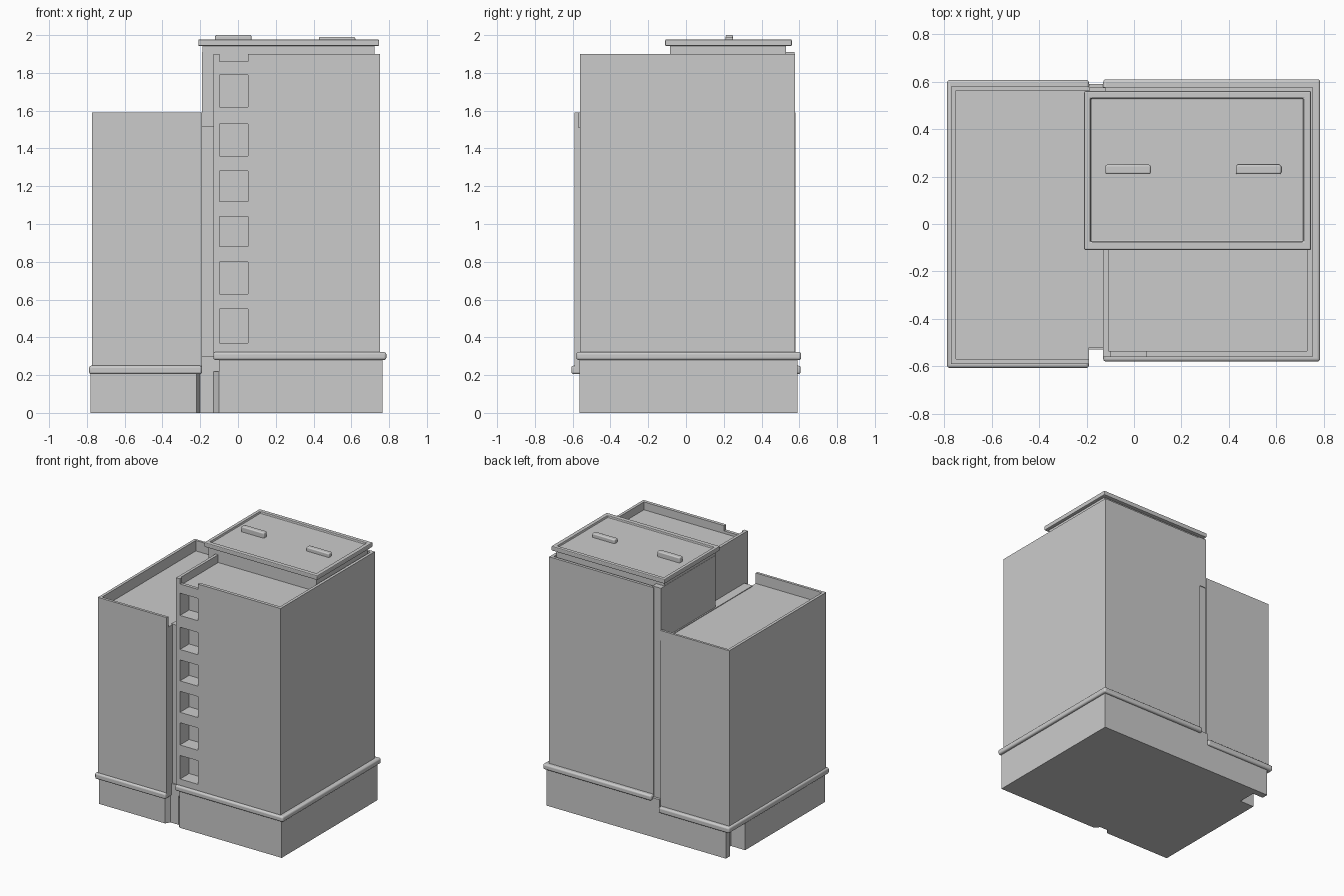
import bpy, bmesh
from mathutils import Vector

if "Cube" in bpy.data.objects:
    bpy.data.objects.remove(bpy.data.objects["Cube"])


def prism(name, pts, z0, z1, bevel=0.0):
    """Extrude an xy outline between two heights."""
    bm = bmesh.new()
    bottom = bm.faces.new([bm.verts.new((x, y, z0)) for x, y in pts])
    top = bmesh.ops.extrude_face_region(bm, geom=[bottom])
    bmesh.ops.translate(bm, vec=Vector((0, 0, z1 - z0)),
                        verts=[v for v in top["geom"] if isinstance(v, bmesh.types.BMVert)])
    bmesh.ops.recalc_face_normals(bm, faces=bm.faces)
    me = bpy.data.meshes.new(name)
    bm.to_mesh(me)
    bm.free()
    ob = bpy.data.objects.new(name, me)
    bpy.context.collection.objects.link(ob)
    if bevel:
        m = ob.modifiers.new("bevel", "BEVEL")
        m.width = bevel
        m.segments = 3
        bpy.context.view_layer.objects.active = ob
        ob.select_set(True)
        bpy.ops.object.shade_smooth_by_angle()
        ob.select_set(False)
    return ob


def box(name, x0, x1, y0, y1, z0, z1, bevel=0.0):
    return prism(name, [(x0, y0), (x1, y0), (x1, y1), (x0, y1)], z0, z1, bevel)


def carve(ob, *bounds):
    """Subtract a box from an object."""
    cutter = box("cutter", *bounds)
    cutter.hide_render = True
    m = ob.modifiers.new("cut", "BOOLEAN")
    m.operation = "DIFFERENCE"
    m.solver = "EXACT"
    m.object = cutter
    bpy.context.view_layer.objects.active = ob
    bpy.ops.object.modifier_apply(modifier=m.name)
    bpy.data.objects.remove(cutter)


# Base plinth with a side notch and a front slot
base = prism("base", [(-0.78, -0.565), (-0.22, -0.565), (-0.2, -0.53), (-0.13, -0.53),
                      (-0.1, -0.565), (0.765, -0.565), (0.765, 0.59), (-0.75, 0.59),
                      (-0.75, 0.54), (-0.66, 0.54), (-0.66, 0.4), (-0.78, 0.4)], 0, 0.22)
box("base_upper_right", -0.19, 0.765, -0.53, 0.59, 0.2, 0.3)
box("base_upper_front", -0.1, 0.765, -0.565, -0.5, 0.2, 0.3)

# Lower left compartment with shallow open tray on top
left = box("left_compartment", -0.772, -0.19, -0.59, 0.58, 0.22, 1.59)
carve(left, -0.75, -0.1, -0.57, 0.562, 1.51, 1.7)
box("left_base_trim", -0.788, -0.19, -0.607, 0.607, 0.205, 0.25, 0.012)

# Core filling the joint between the compartments
box("joint_core", -0.2, -0.12, -0.52, 0.57, 0.2, 1.515)

# Taller right compartment, top tray and recessed steps
right = box("right_compartment", -0.13, 0.752, -0.56, 0.578, 0.29, 1.9)
carve(right, -0.108, 0.73, -0.535, 0.556, 1.84, 2.0)
for z0, z1 in [(0.37, 0.55), (0.63, 0.80), (0.88, 1.04),
               (1.12, 1.28), (1.36, 1.53), (1.62, 1.79), (1.86, 2.0)]:
    carve(right, -0.098, 0.052, -0.7, -0.45, z0, z1)
box("right_base_trim", -0.13, 0.785, -0.58, 0.61, 0.28, 0.322, 0.012)

# Hatch housing that overhangs the left tray
box("hatch_side", -0.19, -0.12, -0.085, 0.575, 1.51, 1.91)
box("hatch_frame", -0.188, 0.722, -0.085, 0.53, 1.835, 1.95)

# Hatch lid with a sunken panel
lid = box("hatch_lid", -0.21, 0.747, -0.11, 0.56, 1.942, 1.977)
carve(lid, -0.183, 0.715, -0.075, 0.53, 1.96, 2.1)
m = lid.modifiers.new("bevel", "BEVEL")
m.width = 0.006
m.segments = 2

# Lid handles
for i, (x, top) in enumerate([(-0.025, 2.0), (0.525, 1.99)]):
    box("handle_%d" % i, x - 0.096, x + 0.096, 0.21, 0.25, 1.95, top, 0.008)
